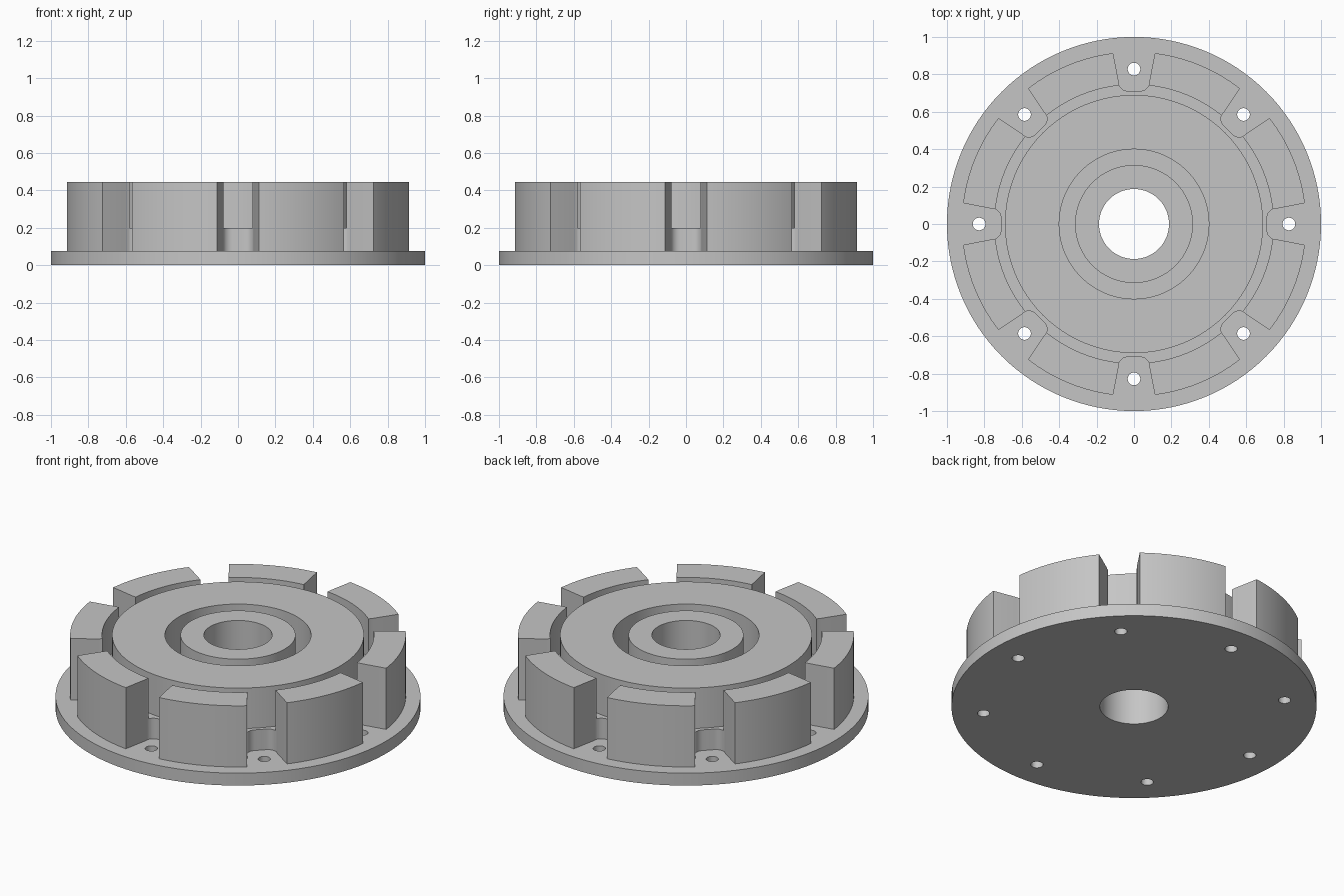
import bpy, bmesh
from math import sin, cos, pi, radians
from mathutils import Matrix, Vector

SEGMENTS = 128

cube = bpy.data.objects.get("Cube")
if cube:
    bpy.data.objects.remove(cube, do_unlink=True)

grey = bpy.data.materials.new("plain grey")
grey.use_nodes = True
colour = (0.56, 0.56, 0.56, 1)
grey.diffuse_color = colour
grey.node_tree.nodes["Principled BSDF"].inputs["Base Color"].default_value = colour


def finish(name, bm):
    bmesh.ops.recalc_face_normals(bm, faces=bm.faces)
    mesh = bpy.data.meshes.new(name)
    bm.to_mesh(mesh)
    bm.free()
    mesh.materials.append(grey)
    obj = bpy.data.objects.new(name, mesh)
    bpy.context.collection.objects.link(obj)
    return obj


def lathe(name, profile):
    """Turn a closed (radius, height) profile about the z axis."""
    bm = bmesh.new()
    rings = []
    for i in range(SEGMENTS):
        a = 2 * pi * i / SEGMENTS
        rings.append([bm.verts.new((r * cos(a), r * sin(a), z)) for r, z in profile])
    for i, ring in enumerate(rings):
        following = rings[(i + 1) % SEGMENTS]
        for j in range(len(profile)):
            k = (j + 1) % len(profile)
            bm.faces.new((ring[j], following[j], following[k], ring[k]))
    return finish(name, bm)


def ring_of_prisms(name, outline, bottom, top):
    """Extrude an outline and repeat it eight times around the axis."""
    bm = bmesh.new()
    for i in range(8):
        turn = Matrix.Rotation(i * pi / 4, 3, "Z")
        low = [bm.verts.new(turn @ Vector((x, y, bottom))) for x, y in outline]
        high = [bm.verts.new(turn @ Vector((x, y, top))) for x, y in outline]
        bm.faces.new(low)
        bm.faces.new(high)
        for j in range(len(outline)):
            k = (j + 1) % len(outline)
            bm.faces.new((low[j], low[k], high[k], high[j]))
    return finish(name, bm)


def cut(obj, cutter):
    """Subtract the cutter, discard it and shade the result."""
    mod = obj.modifiers.new("cut", "BOOLEAN")
    mod.operation = "DIFFERENCE"
    mod.solver = "EXACT"
    mod.object = cutter
    bpy.ops.object.select_all(action="DESELECT")
    bpy.context.view_layer.objects.active = obj
    obj.select_set(True)
    bpy.ops.object.modifier_apply(modifier=mod.name)
    bpy.data.objects.remove(cutter, do_unlink=True)
    bpy.ops.object.shade_smooth_by_angle(angle=radians(30))


BORE, BASE, FLOOR, TOP = 0.187, 0.075, 0.2, 0.445

# Base flange with eight bolt holes
flange = lathe("flange", [(BORE, 0), (1, 0), (1, BASE), (BORE, BASE)])
bolt_hole = [(0.034 * cos(2 * pi * i / 24), 0.828 + 0.034 * sin(2 * pi * i / 24))
             for i in range(24)]
cut(flange, ring_of_prisms("bolt_hole_cutter", bolt_hole, -0.1, 0.2))

# Upper body: hub, inner groove, disc, outer groove and block ring
body = lathe("body", [
    (BORE, BASE), (0.92, BASE), (0.92, TOP), (0.745, TOP),
    (0.745, FLOOR), (0.69, FLOOR), (0.69, TOP), (0.4, TOP),
    (0.4, FLOOR), (0.315, FLOOR), (0.315, TOP), (BORE, TOP)])

# Tapered slots with rounded inner corners divide the ring into blocks
half = [(0.129, 1.0), (0.112, 0.915), (0.083, 0.767)]
for i in range(1, 9):
    a = radians(-10 - 80 * i / 8)
    half.append((0.032 + 0.052 * cos(a), 0.763 + 0.052 * sin(a)))
slot = half + [(0, 0.712)] + [(-x, y) for x, y in reversed(half)]
cut(body, ring_of_prisms("slot_cutter", slot, -0.1, 0.6))
